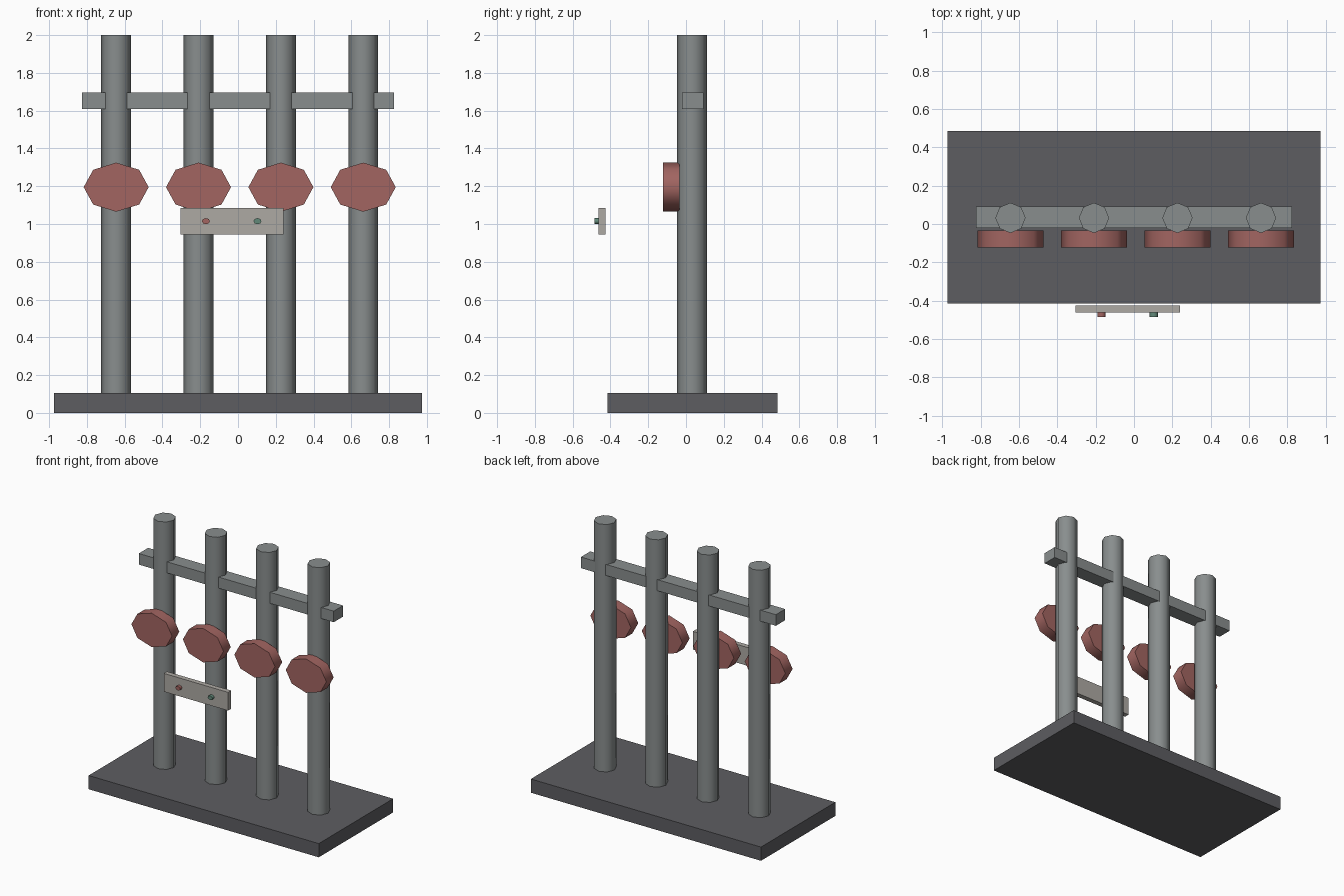
import bpy, math

if "Cube" in bpy.data.objects:
    bpy.data.objects.remove(bpy.data.objects["Cube"])


def material(name, rgb):
    m = bpy.data.materials.new(name)
    m.diffuse_color = (*rgb, 1)
    m.use_nodes = True
    m.node_tree.nodes["Principled BSDF"].inputs["Base Color"].default_value = m.diffuse_color
    return m


DARK = material("dark_grey", (0.11, 0.11, 0.12))
STEEL = material("steel_grey", (0.25, 0.27, 0.27))
RED = material("dull_red", (0.36, 0.13, 0.12))
PALE = material("pale_grey", (0.42, 0.40, 0.37))
GREEN = material("dull_green", (0.12, 0.25, 0.19))


def finish(name, mat):
    ob = bpy.context.object
    ob.name = name
    ob.data.materials.append(mat)
    bpy.ops.object.transform_apply(location=False, rotation=True, scale=True)
    bpy.ops.object.shade_smooth_by_angle(angle=math.radians(65))
    return ob


def box(name, lo, hi, mat):
    bpy.ops.mesh.primitive_cube_add(size=1, location=[(a + b) / 2 for a, b in zip(lo, hi)])
    bpy.context.object.scale = [b - a for a, b in zip(lo, hi)]
    return finish(name, mat)


def post(name, x, y, r, z0, z1, mat):
    bpy.ops.mesh.primitive_cylinder_add(vertices=8, radius=r, depth=z1 - z0,
                                        location=(x, y, (z0 + z1) / 2))
    return finish(name, mat)


def disc(name, x, z, rx, rz, y0, y1, mat):
    # eight-sided oval disc facing the front
    bpy.ops.mesh.primitive_cylinder_add(vertices=8, radius=1, depth=y1 - y0,
                                        location=(x, (y0 + y1) / 2, z),
                                        rotation=(math.pi / 2, 0, 0))
    bpy.context.object.scale = (rx, rz, 1)
    return finish(name, mat)


# Base slab
box("base", (-0.975, -0.415, 0), (0.975, 0.485, 0.105), DARK)

# Posts with an oval pad on each
for i in range(4):
    x = -0.645 + i * 0.436
    post(f"post_{i + 1}", x, 0.032, 0.079, 0.09, 2.0, STEEL)
    disc(f"pad_{i + 1}", x, 1.195, 0.172, 0.13, -0.123, -0.035, RED)

# Crossbar through the posts
box("crossbar", (-0.826, -0.021, 1.61), (0.826, 0.092, 1.695), STEEL)

# Control panel with two buttons, held out in front
box("control_panel", (-0.305, -0.463, 0.945), (0.24, -0.425, 1.085), PALE)
disc("red_button", -0.17, 1.015, 0.021, 0.016, -0.485, -0.455, RED)
disc("green_button", 0.103, 1.015, 0.021, 0.016, -0.485, -0.455, GREEN)
